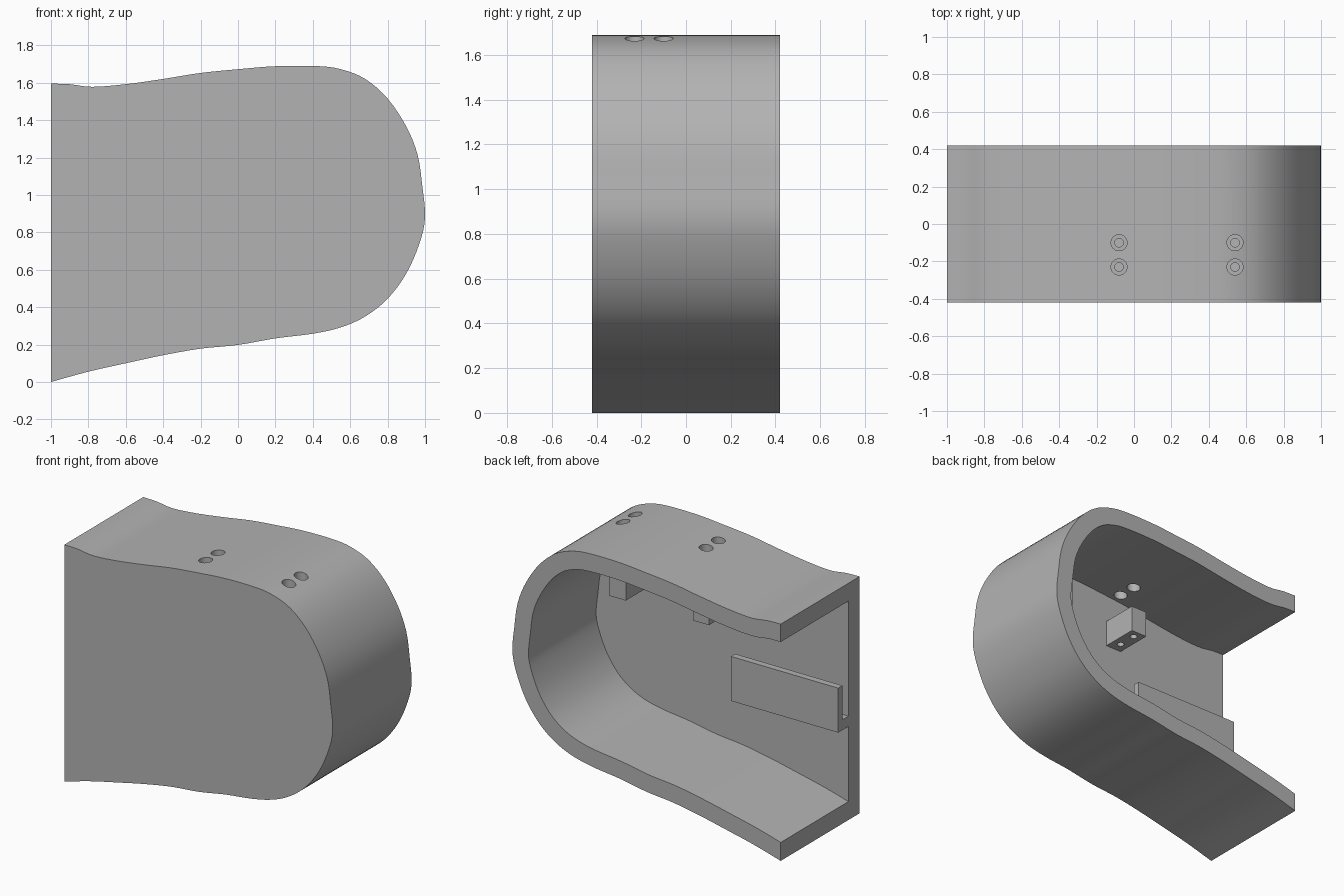
import bpy, bmesh, math
from mathutils import Vector

cube = bpy.data.objects.get("Cube")
if cube:
    bpy.data.objects.remove(cube, do_unlink=True)

grey = bpy.data.materials.new("plain_grey")
grey.use_nodes = True
grey.diffuse_color = (0.45, 0.45, 0.45, 1)
grey.node_tree.nodes["Principled BSDF"].inputs["Base Color"].default_value = grey.diffuse_color

WALL = 0.12
FRONT, BACK = -0.42, 0.42
INNER = FRONT + WALL


def make_object(name, bm):
    bmesh.ops.recalc_face_normals(bm, faces=bm.faces)
    mesh = bpy.data.meshes.new(name)
    bm.to_mesh(mesh)
    bm.free()
    mesh.materials.append(grey)
    obj = bpy.data.objects.new(name, mesh)
    bpy.context.collection.objects.link(obj)
    return obj


def prism(name, points, offset, depth, axis):
    """Extrude a closed profile along an axis; the profile uses z as its second coordinate."""
    bm = bmesh.new()
    if axis == "y":
        verts = [bm.verts.new((a, offset, b)) for a, b in points]
    else:
        verts = [bm.verts.new((offset, a, b)) for a, b in points]
    face = bm.faces.new(verts)
    moved = bmesh.ops.extrude_face_region(bm, geom=[face])["geom"]
    step = Vector((0, depth, 0)) if axis == "y" else Vector((depth, 0, 0))
    bmesh.ops.translate(bm, vec=step, verts=[g for g in moved if isinstance(g, bmesh.types.BMVert)])
    return make_object(name, bm)


def cylinder(name, x, y, z0, z1, radius):
    ring = 32
    bm = bmesh.new()
    bmesh.ops.create_cone(bm, cap_ends=True, segments=ring, radius1=radius, radius2=radius, depth=z1 - z0)
    bmesh.ops.translate(bm, vec=(x, y, (z0 + z1) / 2), verts=bm.verts)
    return make_object(name, bm)


def cut(target, cutter):
    cutter.hide_render = True
    mod = target.modifiers.new("cut", "BOOLEAN")
    mod.operation = "DIFFERENCE"
    mod.solver = "EXACT"
    mod.object = cutter
    bpy.context.view_layer.objects.active = target
    bpy.ops.object.modifier_apply(modifier=mod.name)
    bpy.data.objects.remove(cutter, do_unlink=True)


def smooth_path(pts, steps=4):
    """Catmull-Rom curve through the points."""
    pts = [Vector(p) for p in pts]
    out = []
    for i in range(len(pts) - 1):
        p1, p2 = pts[i], pts[i + 1]
        p0 = pts[i - 1] if i else p1 * 2 - p2
        p3 = pts[i + 2] if i + 2 < len(pts) else p2 * 2 - p1
        for k in range(steps):
            t = k / steps
            out.append(0.5 * (2 * p1 + (p2 - p0) * t + (2 * p0 - 5 * p1 + 4 * p2 - p3) * t ** 2
                              + (3 * p1 - p0 - 3 * p2 + p3) * t ** 3))
    return out + [pts[-1]]


def inset_path(pts, dist):
    out = []
    for i, p in enumerate(pts):
        d = (pts[min(i + 1, len(pts) - 1)] - pts[max(i - 1, 0)]).normalized()
        out.append(p + Vector((d.y, -d.x)) * dist)
    return out


# Outer outline, from the open end over the top and back along the bottom
outline = smooth_path([
    (-1, 1.595), (-.9, 1.592), (-.78, 1.578), (-.6, 1.592), (-.4, 1.62), (-.2, 1.652),
    (0, 1.672), (.2, 1.688), (.42, 1.689), (.55, 1.672), (.68, 1.62), (.8, 1.515),
    (.9, 1.365), (.96, 1.215), (.985, 1.05), (1, .88), (.97, .74), (.9, .58),
    (.8, .445), (.68, .35), (.55, .292), (.4, .258), (.2, .233), (0, .198),
    (-.2, .178), (-.4, .143), (-.6, .1), (-.8, .055), (-1, 0)])

# Shell: solid body hollowed from the back and the open end
shell = prism("shell", outline, FRONT, BACK - FRONT, "y")
inner = inset_path(outline, WALL)
end = -1.1
pocket = [Vector((end, inner[0].y))] + [p for p in inner if p.x > -0.99] + [Vector((end, inner[-1].y - 0.02))]
cut(shell, prism("pocket_cutter", pocket, INNER, 1, "y"))

# Screw blocks under paired access holes
blocks = []
for side, x in (("left", 0.54), ("right", -0.08)):
    half = 0.06
    profile = [(x - half, 1.18), (x + half, 1.18), (x + half, 1.36), (x - half, 1.36)]
    block = prism(side + "_screw_block", profile, INNER - 0.01, 0.265, "y")
    for y in (-0.1, -0.23):
        cut(shell, cylinder("access_cutter", x, y, 1.45, 1.8, 0.043))
        cut(block, cylinder("screw_cutter", x, y, 1.1, 1.45, 0.023))
    blocks.append(block)

# Slotted holder on the inside of the front wall
root, lip, outer = INNER - 0.01, -0.237, -0.192
channel = [(root, 0.63), (outer, 0.63), (outer, 0.93), (lip, 0.93), (lip, 0.7), (root, 0.7)]
holder = prism("slot_holder", channel, -1, 0.8, "x")

# Smooth the curved surfaces, keep edges sharp
bpy.ops.object.select_all(action="DESELECT")
for obj in [shell, holder] + blocks:
    obj.select_set(True)
bpy.context.view_layer.objects.active = shell
bpy.ops.object.shade_smooth_by_angle(angle=math.radians(30))
